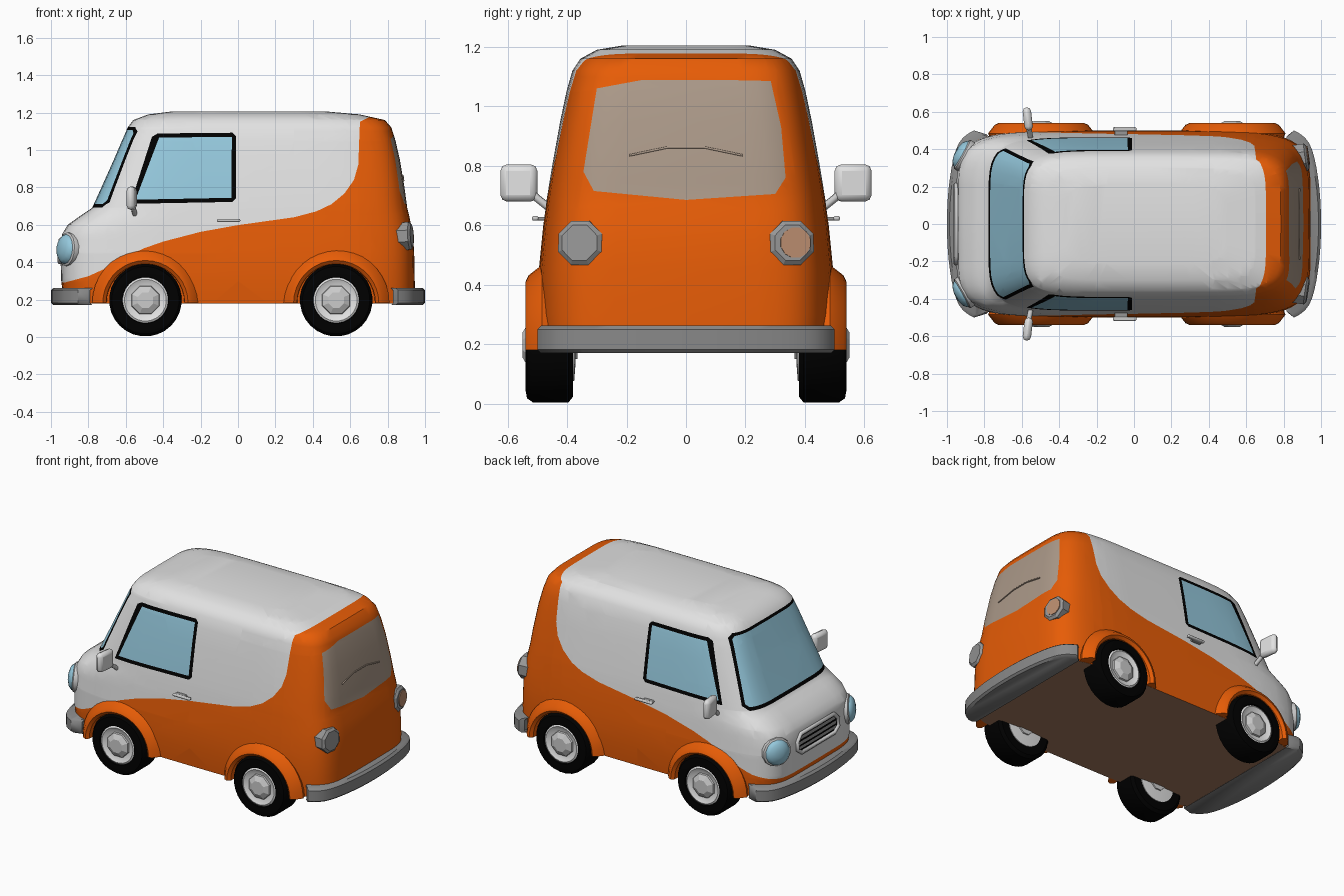
import bpy, bmesh, math
from mathutils import Vector

if "Cube" in bpy.data.objects:
    bpy.data.objects.remove(bpy.data.objects["Cube"])


def mat(name, r, g, b):
    m = bpy.data.materials.new(name)
    m.diffuse_color = (r, g, b, 1)
    m.use_nodes = True
    m.node_tree.nodes["Principled BSDF"].inputs["Base Color"].default_value = m.diffuse_color
    return m


WHITE = mat("white_paint", .76, .76, .76)
ORANGE = mat("orange_paint", .80, .108, .002)
BLUE = mat("blue_glass", .30, .58, .72)
BLACK = mat("black_rubber", 0, 0, 0)
TAN = mat("tan_glass", .41, .32, .25)
BROWN = mat("brown_underside", .36, .19, .11)
DARK = mat("bumper_grey", .25, .25, .25)
GREY = mat("lamp_grey", .31, .31, .31)
LIGHT = mat("light_metal", .60, .60, .60)
AMBER = mat("amber_lens", .50, .27, .16)


def finish(name, bm, mats, angle=35):
    bmesh.ops.recalc_face_normals(bm, faces=bm.faces)
    me = bpy.data.meshes.new(name)
    bm.to_mesh(me)
    bm.free()
    for m in mats:
        me.materials.append(m)
    ob = bpy.data.objects.new(name, me)
    bpy.context.collection.objects.link(ob)
    if angle:
        bpy.ops.object.select_all(action='DESELECT')
        ob.select_set(True)
        bpy.context.view_layer.objects.active = ob
        bpy.ops.object.shade_smooth_by_angle(angle=math.radians(angle))
    return ob


def loft(bm, rings):
    rows = [[bm.verts.new(p) for p in ring] for ring in rings]
    n = len(rows[0])
    for a, b in zip(rows, rows[1:]):
        for i in range(n):
            j = (i + 1) % n
            bm.faces.new((a[i], a[j], b[j], b[i]))
    bm.faces.new(rows[0])
    bm.faces.new(rows[-1])


def lathe(name, profile, pos, direction, m, sides=28, angle=35):
    """Turn (distance, radius) pairs about an axis."""
    q = Vector(direction).to_track_quat('Z', 'Y')
    rings = []
    for d, r in profile:
        rings.append([Vector(pos) + q @ Vector((r * math.cos(t), r * math.sin(t), d))
                      for t in (2 * math.pi * (k + .5) / sides for k in range(sides))])
    bm = bmesh.new()
    loft(bm, rings)
    return finish(name, bm, [m], angle)


def tube(name, pts, radius, m, cyclic=False):
    cu = bpy.data.curves.new(name, 'CURVE')
    cu.dimensions = '3D'
    cu.bevel_depth = radius
    cu.bevel_resolution = 1
    cu.use_fill_caps = True
    sp = cu.splines.new('POLY')
    sp.points.add(len(pts) - 1)
    for p, c in zip(sp.points, pts):
        p.co = (*c, 1)
    sp.use_cyclic_u = cyclic
    cu.materials.append(m)
    bpy.context.collection.objects.link(bpy.data.objects.new(name, cu))


def box(name, pos, size, m, bevel, rot=0):
    bpy.ops.mesh.primitive_cube_add(size=1, location=pos, rotation=(0, 0, rot))
    ob = bpy.context.object
    ob.name = name
    ob.scale = size
    bpy.ops.object.transform_apply(location=False, rotation=False, scale=True)
    ob.data.materials.append(m)
    mod = ob.modifiers.new("bevel", 'BEVEL')
    mod.width, mod.segments = bevel, 2
    bpy.ops.object.shade_smooth_by_angle(angle=math.radians(40))


# Body: stacked rounded plans (height, front x, rear x, half width)
LEVELS = [(.18, -.93, .945, .49), (.30, -.945, .945, .50), (.45, -.95, .942, .495),
          (.55, -.94, .935, .485), (.60, -.91, .925, .48), (.65, -.84, .915, .473),
          (.69, -.78, .905, .468), (.80, -.73, .89, .45), (.95, -.663, .865, .423),
          (1.05, -.62, .842, .402), (1.12, -.59, .82, .382), (1.16, -.56, .785, .355),
          (1.19, -.48, .65, .30), (1.205, -.36, .48, .21)]
POWER = 6


def level(z):
    for a, b in zip(LEVELS, LEVELS[1:]):
        if z <= b[0]:
            t = (z - a[0]) / (b[0] - a[0])
            return [a[i] + (b[i] - a[i]) * t for i in (1, 2, 3)]


def body_x(y, z, side):
    f, r, w = level(z)
    return (f + r) / 2 + side * (r - f) / 2 * (1 - abs(y / w) ** POWER) ** (1 / POWER)


def plan(z, f, r, w, n=56):
    s = lambda v: math.copysign(abs(v) ** (2 / POWER), v) if abs(v) > 1e-9 else 0
    return [((f + r) / 2 + (r - f) / 2 * s(math.cos(t)), w * s(math.sin(t)), z)
            for t in (2 * math.pi * k / n for k in range(n))]


body = bmesh.new()
loft(body, [plan(*l) for l in LEVELS])
bmesh.ops.recalc_face_normals(body, faces=body.faces)
for f in body.faces:
    f.material_index = 2 if f.calc_center_median().z < .181 else 0


def imprint(poly, axis, index, keep=lambda c: True):
    """Cut a convex counter-clockwise outline through the shell and colour it."""
    planes = []

    def inside():
        out = []
        for f in body.faces:
            c = f.calc_center_median()
            if c.z > .181 and keep(c) and all((c - o).dot(n) < 0 for o, n in planes):
                out.append(f)
        return out
    for (a, b), (c, d) in zip(poly, poly[1:] + poly[:1]):
        if axis == 'y':
            o, n = Vector((a, 0, b)), Vector((d - b, 0, a - c))
        else:
            o, n = Vector((0, a, b)), Vector((0, d - b, a - c))
        n.normalize()
        fs = inside()
        geom = fs + list({e for f in fs for e in f.edges}) + list({v for f in fs for v in f.verts})
        bmesh.ops.bisect_plane(body, geom=geom, dist=1e-5, plane_co=o, plane_no=n)
        planes.append((o, n))
    for f in inside():
        f.material_index = index


# Two-tone paint sweep
SWEEP = [(-1.5, .29), (-.93, .29), (-.8, .325), (-.7, .37), (-.6, .43), (-.5, .475),
         (-.4, .51), (-.2, .562), (0, .598), (.3, .64), (.42, .672), (.5, .71), (.57, .768),
         (.62, .84), (.643, .92), (.652, 1.15), (.71, 1.18)]
for (x0, z0), (x1, z1) in zip(SWEEP, SWEEP[1:]):
    imprint([(x0, 0), (x1, 0), (x1, z1), (x0, z0)], 'y', 1)
imprint([(.71, 0), (1.5, 0), (1.5, 2), (.71, 2)], 'y', 1)

# Side windows: black seal, then glass
imprint([(-.575, .712), (-.03, .722), (-.012, .74), (-.012, 1.075), (-.03, 1.092),
         (-.43, 1.088), (-.46, 1.07)], 'y', 3)
imprint([(-.548, .734), (-.035, .744), (-.033, 1.07), (-.422, 1.066)], 'y', 4)

# Windscreen and rear window
front = lambda c: c.x < -.3
rear = lambda c: c.x > .3
imprint([(-.385, .692), (.385, .692), (.405, .72), (.335, 1.10), (.31, 1.122),
         (-.31, 1.122), (-.335, 1.10), (-.405, .72)], 'x', 3, front)
imprint([(-.378, .712), (.378, .712), (.391, .73), (.322, 1.09), (.305, 1.106),
         (-.305, 1.106), (-.322, 1.09), (-.391, .73)], 'x', 4, front)
imprint([(0, .685), (.30, .705), (.335, .76), (.32, .93), (.285, 1.085), (.15, 1.088),
         (-.15, 1.088), (-.30, 1.06), (-.345, .78), (-.31, .715)], 'x', 5, rear)

# Grille opening and slats
GRILLE = [(-.17, .40), (.17, .40), (.21, .43), (.21, .48), (.17, .52), (-.17, .52),
          (-.21, .48), (-.21, .43)]
imprint(GRILLE, 'x', 3, front)
for z in (.43, .46, .49):
    imprint([(-.19, z - .009), (.19, z - .009), (.19, z + .009), (-.19, z + .009)], 'x', 6, front)
finish("body", body, [WHITE, ORANGE, BROWN, BLACK, BLUE, TAN, GREY])
tube("grille_frame", [(body_x(y, z, -1) - .004, y, z) for y, z in GRILLE], .013, LIGHT, True)
tube("rear_window_ridge", [(body_x(y, z, 1) + .002, y, z) for y, z in
                           ((-.19, .835), (-.06, .862), (.06, .862), (.19, .835))], .004, TAN)

# Bumpers: bowed slabs wrapping round the corners
for name, s, chord in (("front_bumper", -1, .79), ("rear_bumper", 1, .83)):
    outline = [(s * chord, -.48)]
    for k in range(25):
        t = math.sin(math.pi / 2 * (-1 + k / 12))
        outline.append((s * (1 - .075 * abs(t) ** 2.2 - .07 * abs(t) ** 14), .5 * t))
    outline.append((s * chord, .48))
    bm = bmesh.new()
    loft(bm, [[(x - s * i, y * (1 - 2 * i), z) for x, y in outline]
              for z, i in ((.17, .012), (.182, 0), (.25, 0), (.263, .014))])
    finish(name, bm, [DARK], 40)

for side in (-1, 1):
    tag = "right" if side < 0 else "left"
    for end, x in (("front", -.495), ("rear", .525)):
        label = f"{end}_{tag}_"
        out = (0, side, 0)
        # Wheel: tyre, rim and faceted hub
        lathe(label + "tyre", [(.38, .12), (.38, .175), (.395, .194), (.515, .194),
                               (.535, .180), (.54, .15), (.54, .125), (.52, .12)],
              (x, 0, .197), out, BLACK)
        lathe(label + "rim", [(.372, .07), (.376, .122), (.53, .122), (.536, .112), (.522, .085)],
              (x, 0, .197), out, WHITE)
        lathe(label + "hub", [(.365, .05), (.51, .085), (.532, .078), (.55, .045)],
              (x, 0, .197), out, LIGHT, 8, 0)
        # Flared wheel arch
        bm = bmesh.new()
        rings = []
        for k in range(19):
            t = math.pi * k / 18
            rings.append([(x + r * math.cos(t), side * y, .181 + r * math.sin(t))
                          for r, y in ((.205, .42), (.21, .525), (.228, .54), (.25, .53), (.285, .485),
                                       (.26, .42))])
        loft(bm, rings)
        finish(label + "arch", bm, [ORANGE], 40)

    # Headlamp and tail lamp
    hx = body_x(.37, .47, -1) + .012
    aim = (-1, side * .55, .08)
    lathe(tag + "_headlamp_rim", [(-.06, .08), (.0, .092), (.014, .09), (.02, .08)],
          (hx, side * .365, .468), aim, LIGHT, 14)
    lathe(tag + "_headlamp_lens", [(.01, .082), (.026, .078), (.042, .06), (.052, .025)],
          (hx, side * .365, .468), aim, BLUE, 14)
    tx = body_x(.36, .54, 1)
    lathe(tag + "_tail_lamp", [(-.05, .08), (.01, .08), (.022, .064)],
          (tx, side * .355, .54), (1, side * .15, .05), GREY, 8, 0)

    # Door mirror on its arm
    tube(tag + "_mirror_arm", [(-.55, side * .45, .65), (-.56, side * .50, .69),
                               (-.565, side * .54, .73)], .014, LIGHT)
    box(tag + "_mirror", (-.568, side * .562, .742), (.045, .125, .125), WHITE, .022, side * .12)

    # Door handle: grip bar and base
    box(tag + "_door_handle", (-.05, side * .507, .623), (.125, .022, .016), LIGHT, .006)
    box(tag + "_handle_base", (-.07, side * .485, .622), (.07, .04, .012), GREY, .004)

# Amber lens set in one tail lamp
lathe("amber_tail_lens", [(.012, .052), (.025, .052)],
      (body_x(.36, .54, 1), .365, .54), (1, .15, .05), AMBER, 12)
